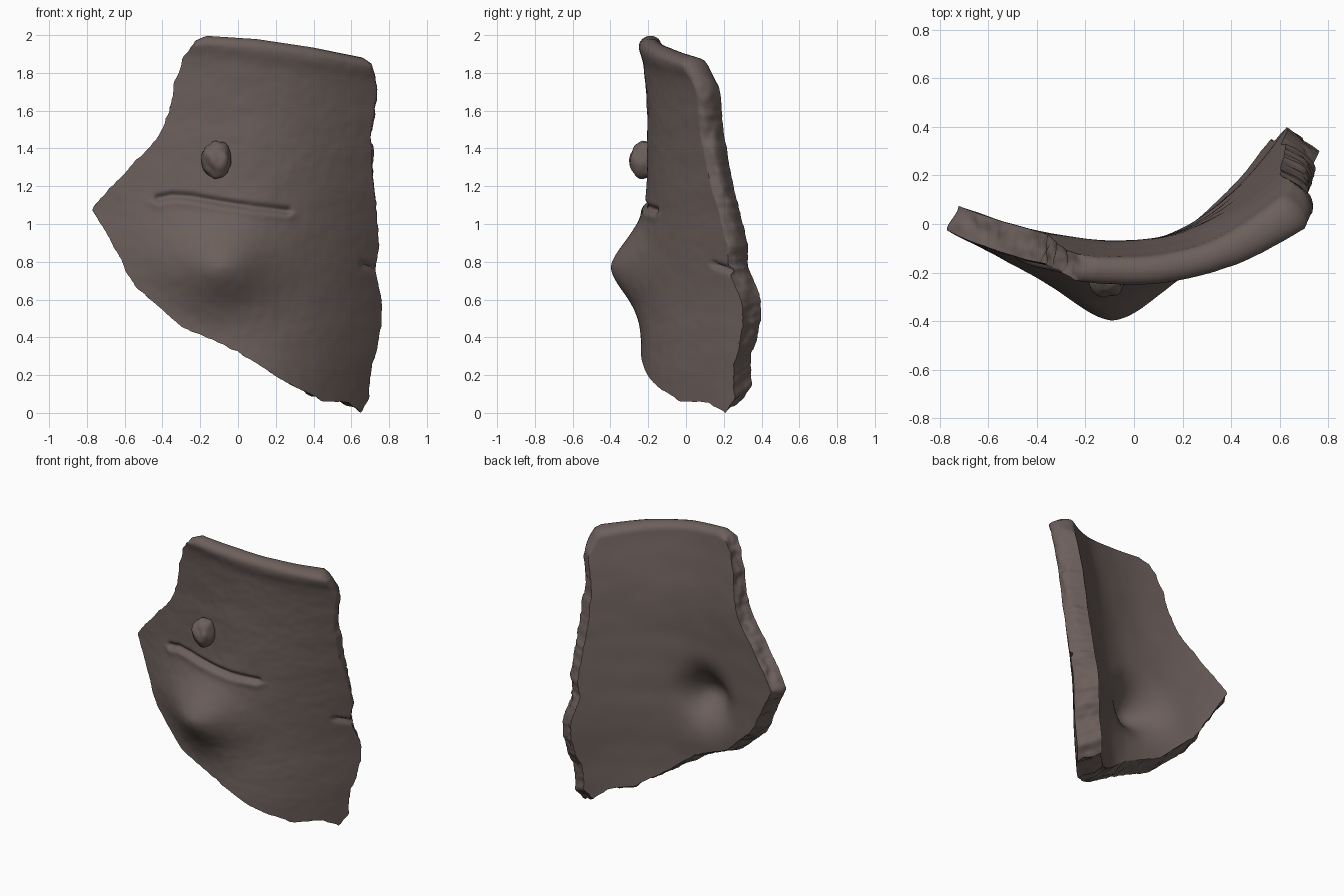
import bpy, bmesh, math
from mathutils import Vector, noise

if "Cube" in bpy.data.objects:
    bpy.data.objects.remove(bpy.data.objects["Cube"])

# Outline of the sherd seen from the front (x, z); the first points run along the rim
OUTLINE = [(-.17, 1.955), (.1, 1.938), (.4, 1.895), (.69, 1.84), (.735, 1.73), (.705, 1.5),
           (.71, 1.3), (.73, 1.1), (.75, .9), (.725, .76), (.765, .6), (.75, .4), (.71, .25),
           (.69, .07), (.65, .005), (.58, .06), (.45, .065), (.2, .2), (0, .33), (-.3, .46),
           (-.37, .52), (-.55, .68), (-.65, .87), (-.77, 1.08), (-.7, 1.17), (-.5, 1.38),
           (-.42, 1.47), (-.365, 1.6), (-.335, 1.75), (-.29, 1.88), (-.24, 1.95)]
CENTRE = Vector((.1, 1.0))
N, RINGS, WALL = 400, 100, 9
BROW = [(-.42, 1.14), (-.35, 1.155), (-.25, 1.148), (-.1, 1.122), (.1, 1.092), (.26, 1.075)]
NICK = [(.66, .79), (.74, .755)]


def ramp(v, lo, hi):
    t = max(0, min(1, (v - lo) / (hi - lo)))
    return t * t * (3 - 2 * t)


def base(x, z):
    """Vessel wall: a curve in plan that opens out to the lower right."""
    a = .46 + (1.8 - z) * .335 if x > 0 else .3
    y0 = -.205 - .04 * max(0, (z - 1.5) / .5) ** 2 - .035 * ramp(-z, -.7, -.2)
    return y0 + a * x * x


def line_dist(x, z, pts):
    """Distance to a polyline, and the signed vertical offset."""
    best = (9, 0)
    p = Vector((x, z))
    for a, b in zip(pts, pts[1:]):
        a, b = Vector(a), Vector(b)
        t = max(0, min(1, (p - a).dot(b - a) / (b - a).length_squared))
        q = a.lerp(b, t)
        best = min(best, ((p - q).length, z - q.y))
    return best


def outer(x, z):
    y = base(x, z)
    d = math.hypot((x + .09) * .84, (z - .77) * .95)
    y -= .19 * math.exp(-(d / .2) ** 1.8)                        # nose-like boss
    y -= .03 * math.exp(-((x + .4) ** 2 + (z - .85) ** 2) / .05)  # swelling beside it
    top = 1.96 - .15 * (x + .17)
    y -= .014 * math.exp(-((top - z) / .05) ** 2)                # rim lip
    d, s = line_dist(x, z, BROW)
    y += .024 * math.exp(-(d / .019) ** 2)                       # incised line
    y -= .007 * math.exp(-((d - .035) / .025) ** 2) * ramp(-s, 0, .03)  # edge pushed up below
    d, s = line_dist(x, z, NICK)
    y += .03 * math.exp(-(d / .014) ** 2)                        # nick at the right break
    y += .003 * noise.noise((x * 6, 0, z * 8)) + .0015 * noise.noise((x * 20, 3, z * 20))
    return Vector((x, y, z))


def inner(x, z):
    e = .01
    fx = (base(x + e, z) - base(x - e, z)) / (2 * e)
    n = Vector((-fx, 1, 0)).normalized()
    thick = (.138 + .03 * x - .035 * ramp(z, 1.4, 1.9) * (1 - .8 * ramp(x, .3, .7))
             + .012 * ramp(-z, -.8, -.2) * (1 - ramp(x, .4, .7)))
    p = Vector((x, base(x, z), z)) + n * thick
    p.z += .035 * ramp(-z, -.95, -.6) + .035 * ramp(-z, -.5, -.1)   # lower break slants upward
    d = math.hypot((x + .1) * .95, z - .79)
    p.y -= .17 * math.exp(-(d / .18) ** 2.2)                     # hollow behind the boss
    p.y += .004 * noise.noise((x * 5, 8, z * 7))
    return p


def resample(pts, n):
    """Even points along the closed outline, with a rim weight and rough breaks."""
    P = [Vector(p) for p in pts]
    L = [(P[(i + 1) % len(P)] - P[i]).length for i in range(len(P))]
    total, out, i, run = sum(L), [], 0, 0
    for k in range(n):
        s = total * k / n
        while s > run + L[i]:
            run += L[i]
            i += 1
        a, b = P[i], P[(i + 1) % len(P)]
        t = (s - run) / L[i]
        q = a.lerp(b, t)
        last = i == len(P) - 1
        rim = 1 if i < 3 else 1 - t if i == 3 else .5 + .5 * t if last else 0
        tan = (b - a).normalized()
        nor = Vector((-tan.y, tan.x))                            # outward (clockwise outline)
        if rim == 0:
            q += nor * (.007 * noise.noise((q.x * 14, 5, q.y * 14))
                        + .004 * noise.noise((q.x * 40, 5, q.y * 40)))
        out.append((q, rim, nor))
    return out


edge = resample(OUTLINE, N)
bm = bmesh.new()


def bridge(a, b):
    for k in range(N):
        j = (k + 1) % N
        bm.faces.new((a[k], b[k], b[j], a[j]))


def skin(func):
    """Concentric rings filling the outline on one surface; returns the outermost ring."""
    mid = bm.verts.new(func(*CENTRE))
    prev = None
    for r in range(1, RINGS + 1):
        ring = [bm.verts.new(func(*CENTRE.lerp(q, r / RINGS))) for q, _, _ in edge]
        if prev:
            bridge(prev, ring)
        else:
            for k in range(N):
                bm.faces.new((mid, ring[k], ring[(k + 1) % N]))
        prev = ring
    return prev


# Outer and inner walls, joined by a rounded rim and rough broken edges
front, back = skin(outer), skin(inner)
prev = front
for w in range(1, WALL + 1):
    arc = math.sin(math.pi * w / WALL)
    ring = back
    if w < WALL:
        ring = []
        for k, (q, rim, nor) in enumerate(edge):
            round_s = (1 - math.cos(math.pi * w / WALL)) / 2      # even steps round the lip
            p = front[k].co.lerp(back[k].co, round_s * rim + w / WALL * (1 - rim))
            rough = .02 * noise.noise(p * 9) + .014 * noise.noise(p * 22)
            rough += .04 * ramp(q.x, .55, .7) * ramp(q.y, .5, 1.0)  # right break bulges out
            b = .045 * rim * arc + (1 - rim) * arc * rough
            ring.append(bm.verts.new(p + Vector((nor.x * b, 0, nor.y * b))))
    bridge(prev, ring)
    prev = ring

bmesh.ops.recalc_face_normals(bm, faces=bm.faces)
low = min(v.co.z for v in bm.verts)
bmesh.ops.translate(bm, verts=bm.verts, vec=(0, 0, -low))

clay = bpy.data.materials.new("clay")
clay.diffuse_color = (.15, .115, .105, 1)
clay.use_nodes = True
clay.node_tree.nodes["Principled BSDF"].inputs["Base Color"].default_value = clay.diffuse_color


def finish(ob, angle):
    ob.data.materials.append(clay)
    bpy.ops.object.select_all(action='DESELECT')
    ob.select_set(True)
    bpy.context.view_layer.objects.active = ob
    bpy.ops.object.shade_smooth_by_angle(angle=math.radians(angle))


me = bpy.data.meshes.new("pot_sherd")
bm.to_mesh(me)
bm.free()
sherd = bpy.data.objects.new("pot_sherd", me)
bpy.context.collection.objects.link(sherd)
finish(sherd, 62)

# Applied clay pellet above the incised line
bpy.ops.mesh.primitive_ico_sphere_add(subdivisions=4, radius=1)
pellet = bpy.context.object
pellet.name = "clay_pellet"
for v in pellet.data.vertices:
    c = v.co.copy()
    c *= 1 + .16 * noise.noise(c * 1.6) + .04 * noise.noise(c * 4)
    v.co = Vector((-.11 + c.x * .08, -.215 + c.y * .085, 1.34 + c.z * .097))
finish(pellet, 60)
